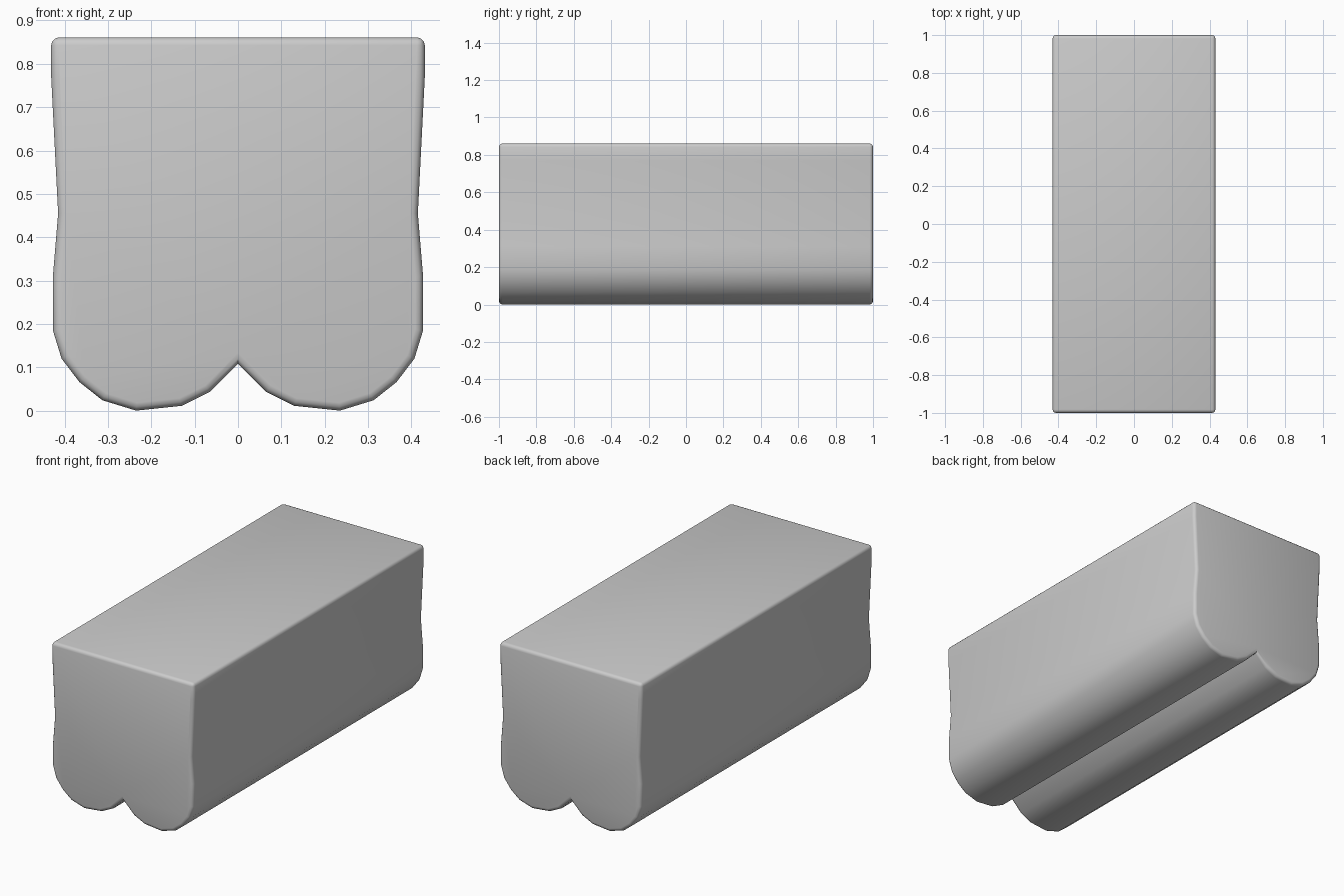
import bpy, bmesh, math

if "Cube" in bpy.data.objects:
    bpy.data.objects.remove(bpy.data.objects["Cube"])

# Right half of the cross-section (x, z), from the bottom notch up to the top corner
half = [(0.065, 0.043), (0.13, 0.011), (0.235, 0.0), (0.313, 0.024),
        (0.366, 0.066), (0.407, 0.12), (0.427, 0.185), (0.427, 0.31),
        (0.415, 0.455), (0.431, 0.77), (0.431, 0.861)]
profile = [(0, 0.108)] + half + [(-x, z) for x, z in reversed(half)]

# Extrude the cross-section along y
bm = bmesh.new()
front = bm.faces.new([bm.verts.new((x, -1, z)) for x, z in profile])
ext = bmesh.ops.extrude_face_region(bm, geom=[front], use_keep_orig=True)
for v in ext["geom"]:
    if isinstance(v, bmesh.types.BMVert):
        v.co.y = 1
bmesh.ops.recalc_face_normals(bm, faces=bm.faces[:])


# Round the end rims and the two long top edges
def on_rim(e):
    a, b = (v.co for v in e.verts)
    return abs(a.y - b.y) < 0.01 or min(a.z, b.z) > 0.85


bmesh.ops.bevel(bm, geom=[e for e in bm.edges if on_rim(e)], offset=0.018,
                offset_type='OFFSET', segments=3, profile=0.5,
                affect='EDGES', clamp_overlap=True)
bmesh.ops.recalc_face_normals(bm, faces=bm.faces[:])

mesh = bpy.data.meshes.new("double_lobed_block")
bm.to_mesh(mesh)
bm.free()
block = bpy.data.objects.new("double_lobed_block", mesh)
bpy.context.collection.objects.link(block)

# Smooth shading, keeping the notch crease sharp
bpy.context.view_layer.objects.active = block
block.select_set(True)
bpy.ops.object.shade_smooth_by_angle(angle=math.radians(50))
